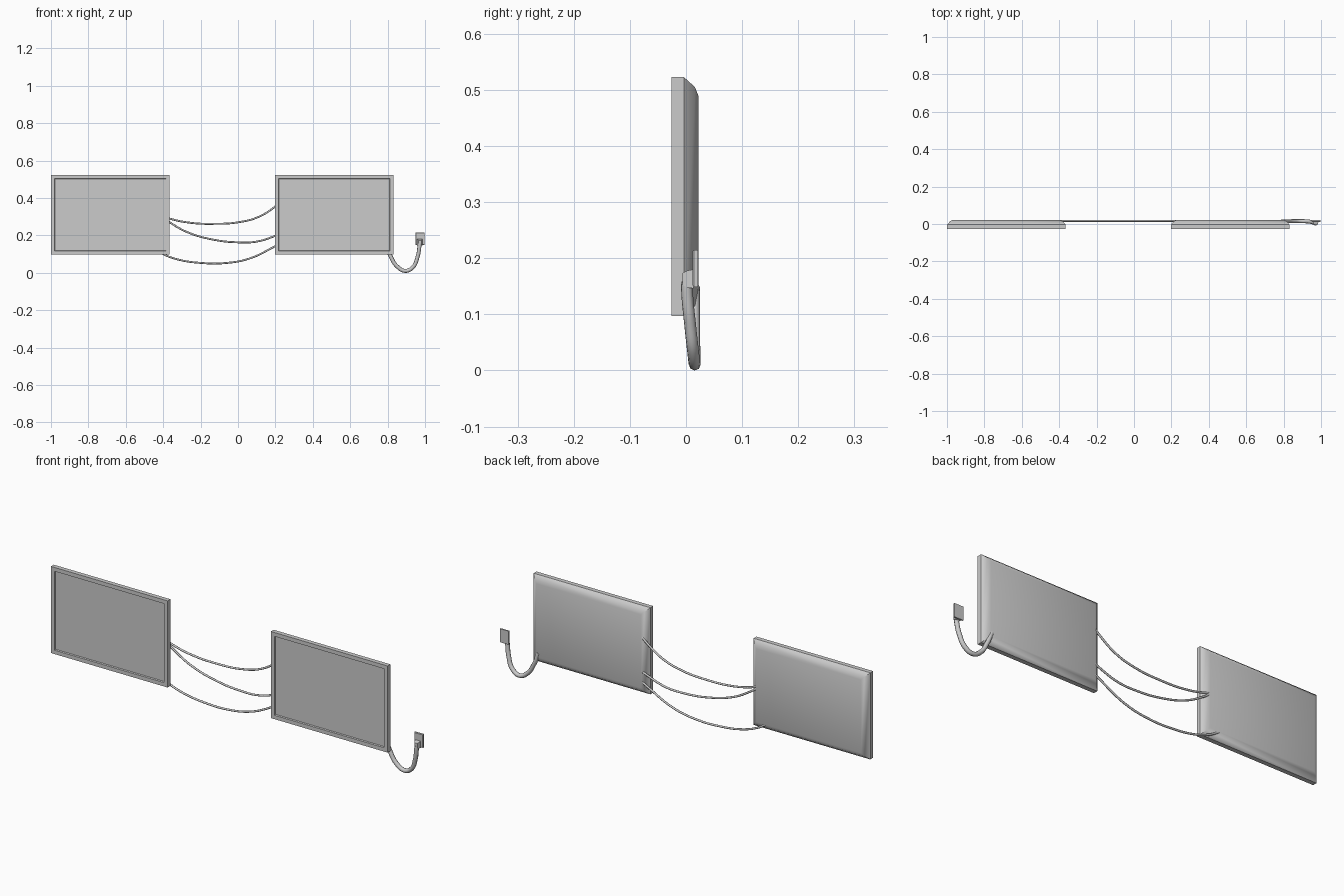
import bpy, bmesh, math

if "Cube" in bpy.data.objects:
    bpy.data.objects.remove(bpy.data.objects["Cube"])


def finish(obj, angle=35):
    bpy.ops.object.select_all(action='DESELECT')
    obj.select_set(True)
    bpy.context.view_layer.objects.active = obj
    bpy.ops.object.shade_smooth_by_angle(angle=math.radians(angle))


def lofted(name, cx, cz, hx, hz, rings):
    """Stack of rectangles, each (inset, y), capped at both ends."""
    bm = bmesh.new()
    prev = first = None
    for inset, y in rings:
        a, b = hx - inset, hz - inset
        ring = [bm.verts.new((cx + sx * a, y, cz + sz * b))
                for sx, sz in ((-1, -1), (1, -1), (1, 1), (-1, 1))]
        if prev:
            for i in range(4):
                j = (i + 1) % 4
                bm.faces.new((prev[i], prev[j], ring[j], ring[i]))
        else:
            first = ring
        prev = ring
    bm.faces.new(first)
    bm.faces.new(prev)
    bmesh.ops.recalc_face_normals(bm, faces=bm.faces)
    mesh = bpy.data.meshes.new(name)
    bm.to_mesh(mesh)
    bm.free()
    obj = bpy.data.objects.new(name, mesh)
    bpy.context.collection.objects.link(obj)
    finish(obj)
    return obj


def cable(name, points, radius):
    """Round tube through the points, turned into a mesh."""
    cu = bpy.data.curves.new(name, 'CURVE')
    cu.dimensions = '3D'
    cu.bevel_depth = radius
    cu.bevel_resolution = 2
    cu.resolution_u = 8
    cu.use_fill_caps = True
    sp = cu.splines.new('BEZIER')
    sp.bezier_points.add(len(points) - 1)
    for bp, co in zip(sp.bezier_points, points):
        bp.co = co
        bp.handle_left_type = bp.handle_right_type = 'AUTO'
    tmp = bpy.data.objects.new(name + "_path", cu)
    bpy.context.collection.objects.link(tmp)
    mesh = bpy.data.meshes.new_from_object(
        tmp.evaluated_get(bpy.context.evaluated_depsgraph_get()))
    bpy.data.objects.remove(tmp)
    obj = bpy.data.objects.new(name, mesh)
    bpy.context.collection.objects.link(obj)
    finish(obj, 60)


# Two flat panels: recessed screen, square rim, tapered back
panel_rings = [(0.021, -0.019), (0.019, -0.026), (0, -0.026), (0, -0.004),
               (0.018, 0.016), (0.033, 0.022)]
for side, cx in (("left", -0.6825), ("right", 0.5145)):
    lofted(side + "_panel", cx, 0.31, 0.3175, 0.213, panel_rings)

# Three thin cables hanging between the panels, as (x, z) paths
links = {
    "upper_cable": [(-0.41, 0.308), (-0.365, 0.29), (-0.25, 0.267), (-0.13, 0.262),
                    (0.0, 0.27), (0.11, 0.299), (0.2, 0.355), (0.235, 0.385)],
    "middle_cable": [(-0.41, 0.303), (-0.365, 0.27), (-0.27, 0.217), (-0.13, 0.177),
                     (0.0, 0.163), (0.1, 0.167), (0.2, 0.198), (0.24, 0.215)],
    "lower_cable": [(-0.45, 0.13), (-0.40, 0.1), (-0.32, 0.071), (-0.2, 0.053),
                    (-0.07, 0.052), (0.06, 0.076), (0.2, 0.143), (0.24, 0.165)],
}
for name, path in links.items():
    cable(name, [(x, 0.0165, z) for x, z in path], 0.005)

# Thick power lead looping up to the wall socket
cable("power_lead", [(0.79, 0.014, 0.15), (0.815, 0.0145, 0.09), (0.85, 0.015, 0.035),
                     (0.895, 0.0155, 0.0105), (0.935, 0.013, 0.03), (0.96, 0.007, 0.085),
                     (0.97, 0.002, 0.14), (0.972, 0.002, 0.158)], 0.0105)

# Wall plate with a small tapered plug
lofted("wall_plate", 0.974, 0.182, 0.024, 0.033, [(0.002, 0.012), (0, 0.014), (0, 0.021)])
lofted("plug", 0.972, 0.163, 0.014, 0.017, [(0.006, -0.006), (0.002, 0.002), (0, 0.013)])
